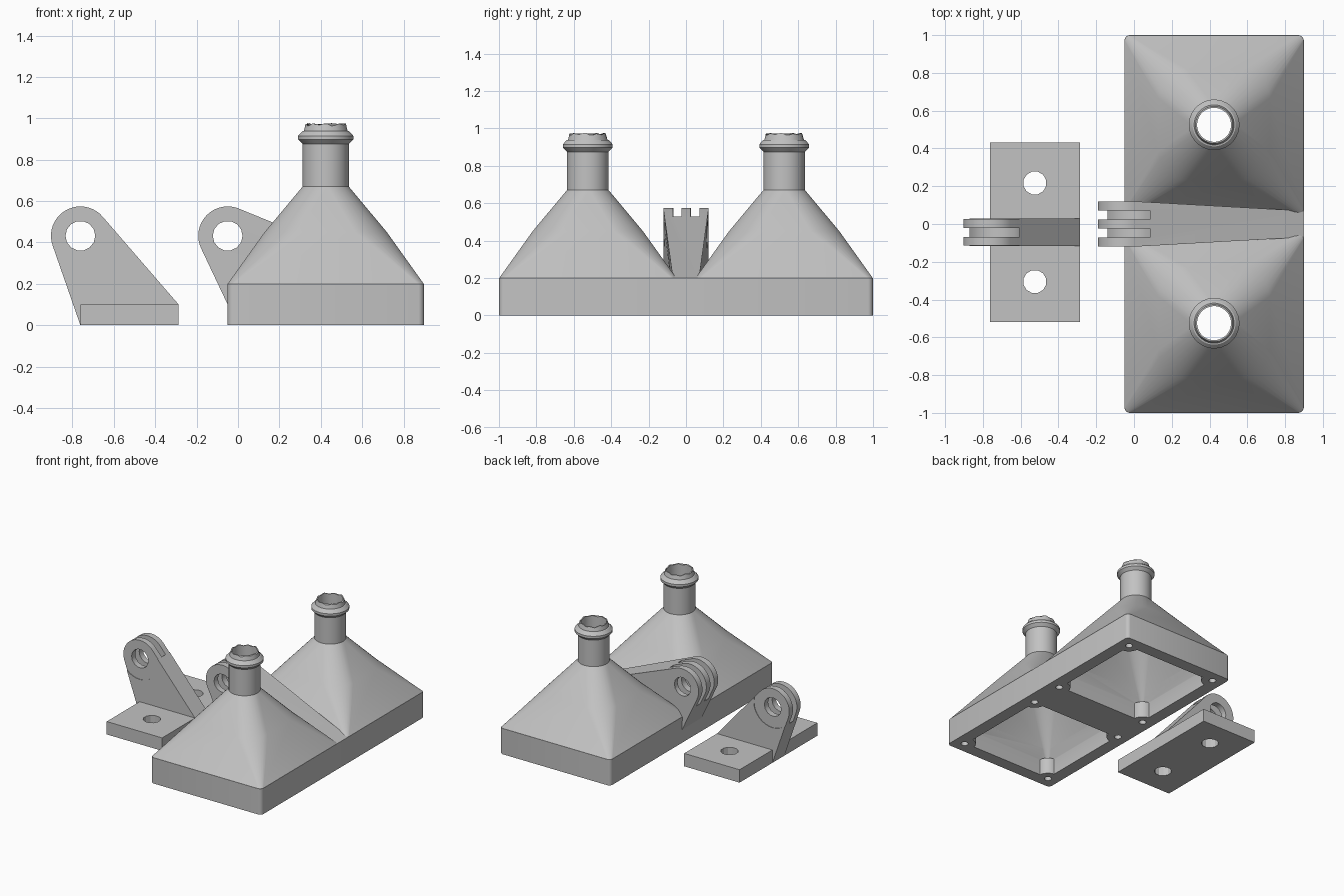
import bpy, bmesh
from math import sin, cos, pi, atan2, acos, hypot

cube = bpy.data.objects.get("Cube")
if cube:
    bpy.data.objects.remove(cube, do_unlink=True)

grey = bpy.data.materials.new("plain grey")
grey.use_nodes = True
GREY = (0.54, 0.54, 0.54, 1)
grey.diffuse_color = GREY
grey.node_tree.nodes["Principled BSDF"].inputs["Base Color"].default_value = GREY


def make(name, bm):
    bmesh.ops.recalc_face_normals(bm, faces=bm.faces)
    mesh = bpy.data.meshes.new(name)
    bm.to_mesh(mesh)
    bm.free()
    obj = bpy.data.objects.new(name, mesh)
    mesh.materials.append(grey)
    bpy.context.collection.objects.link(obj)
    return obj


def loft(name, cx, cy, sections, steps=8):
    """Skin rounded rectangles given as (half x, half y, corner radius, z)."""
    bm = bmesh.new()
    rings = []
    for hx, hy, r, z in sections:
        ring = []
        for q, (sx, sy) in enumerate(((1, 1), (-1, 1), (-1, -1), (1, -1))):
            for i in range(steps):
                a = (q + (i + 0.5) / steps) * pi / 2
                ring.append(bm.verts.new((cx + sx * (hx - r) + r * cos(a),
                                          cy + sy * (hy - r) + r * sin(a), z)))
        rings.append(ring)
    for low, high in zip(rings, rings[1:]):
        for i in range(len(low)):
            j = (i + 1) % len(low)
            bm.faces.new((low[i], low[j], high[j], high[i]))
    bm.faces.new(rings[0])
    bm.faces.new(rings[-1])
    return make(name, bm)


def rod(x, y, r, z0, z1, steps=4):
    return loft("rod_cutter", x, y, [(r, r, r, z0), (r, r, r, z1)], steps)


def plate(name, points, y0, y1):
    """Extrude an x-z outline along y."""
    bm = bmesh.new()
    face = bm.faces.new([bm.verts.new((x, y0, z)) for x, z in points])
    out = bmesh.ops.extrude_face_region(bm, geom=[face])["geom"]
    verts = [v for v in out if isinstance(v, bmesh.types.BMVert)]
    bmesh.ops.translate(bm, verts=verts, vec=(0, y1 - y0, 0))
    return make(name, bm)


def disc(cx, cz, r, y0, y1, count=32):
    pts = [(cx + r * cos(2 * pi * i / count), cz + r * sin(2 * pi * i / count))
           for i in range(count)]
    return plate("disc_cutter", pts, y0, y1)


def cut(obj, cutters, keep=False):
    bpy.context.view_layer.objects.active = obj
    for c in cutters:
        m = obj.modifiers.new("cut", "BOOLEAN")
        m.operation, m.solver, m.object = "DIFFERENCE", "EXACT", c
        bpy.ops.object.modifier_apply(modifier=m.name)
        if not keep:
            bpy.data.objects.remove(c, do_unlink=True)


def lug_outline(cx, cz, r, left, right, extra=()):
    """Round eye with straight sides running tangent to two foot points."""
    def tangent(p, side):
        dx, dz = p[0] - cx, p[1] - cz
        return atan2(dz, dx) + side * acos(r / hypot(dx, dz))
    a0 = tangent(right, 1)
    a1 = tangent(left, -1) % (2 * pi)
    arc = [a0 + (a1 - a0) * i / 20 for i in range(21)]
    return ([right] + [(cx + r * cos(a), cz + r * sin(a)) for a in arc]
            + [left] + list(extra))


HX, HY = 0.424, 0.525      # hood centre
EYE_Z, EYE_R = 0.432, 0.142
LUG_X, LUG_SLOT = -0.762, 0.16
ARM_X, ARM_SLOT = -0.05, 0.168
parts = []

# Shared base block
base = loft("base", HX, 0, [(0.475, 1, 0.03, 0), (0.475, 1, 0.03, 0.2)], 6)
parts.append(base)

for side, word in ((1, "back"), (-1, "front")):
    cy = side * HY
    # Hood, spout and barbed lip
    shape = [(0.47, 0.03, 0.17), (0.474, 0.03, 0.2), (0.296, 0.17, 0.45)]
    shape += [(r, r, z) for r, z in ((0.112, 0.67), (0.112, 0.875), (0.134, 0.897),
              (0.134, 0.915), (0.114, 0.937), (0.106, 0.939), (0.098, 0.977))]
    hood = loft(word + "_hood", HX, cy, [(h, h, r, z) for h, r, z in shape])
    # Hollow inside, with corner bosses left standing
    inner = [(0.38, 0.02, -0.1), (0.38, 0.02, 0.12), (0.24, 0.13, 0.45),
             (0.09, 0.09, 0.66), (0.09, 0.09, 1.1)]
    hollow = loft("hollow_cutter", HX, cy, [(h, h, r, z) for h, r, z in inner])
    corners = [(HX + sx * 0.388, cy + sy * 0.388) for sx in (1, -1) for sy in (1, -1)]
    cut(hollow, [rod(x, y, 0.08, -0.2, 0.125, 8) for x, y in corners])
    cut(base, [hollow], keep=True)
    cut(hood, [hollow])
    cut(base, [rod(x, y, 0.026, -0.1, 0.11) for x, y in corners])
    # Ragged top edge
    for v in hood.data.vertices:
        if v.co.z > 0.96:
            a = atan2(v.co.y - cy, v.co.x - HX)
            v.co.z -= 0.005 * (1.5 + sin(9 * a) + 0.5 * sin(4 * a))
    parts.append(hood)

# Hinge arm between the hoods, narrowing away from the eye
arm = plate("hinge_arm", lug_outline(ARM_X, EYE_Z, EYE_R, (-0.05, 0.1), (0.895, 0.2),
            [(0.89, 0.1)]), -0.12, 0.12)
for v in arm.data.vertices:
    v.co.y *= 1 - 0.42 * max(0, v.co.x - 0.05) / 0.85
cut(arm, [disc(ARM_X, EYE_Z, ARM_SLOT, 0.025, 0.072),
          disc(ARM_X, EYE_Z, ARM_SLOT, -0.072, -0.025),
          disc(ARM_X, EYE_Z, 0.072, -0.2, 0.2, 14)])
parts.append(arm)

# Separate wall bracket: foot plate with two screw holes
foot = plate("bracket_foot", [(-0.762, 0), (-0.287, 0), (-0.287, 0.1), (-0.762, 0.1)],
             -0.52, 0.432)
cut(foot, [rod(-0.525, y, 0.062, -0.1, 0.2, 3) for y in (0.217, -0.305)])
parts.append(foot)

# Bracket lug with a slot and slightly relieved outer faces
lug = plate("bracket_lug", lug_outline(LUG_X, EYE_Z, EYE_R, (-0.762, 0.0), (-0.287, 0.1),
            [(-0.287, 0.0)]), -0.117, 0.03)
cut(lug, [disc(LUG_X, EYE_Z, LUG_SLOT, -0.068, -0.02),
          disc(LUG_X, EYE_Z, LUG_SLOT, -0.2, -0.113),
          disc(LUG_X, EYE_Z, LUG_SLOT, 0.026, 0.2),
          disc(LUG_X, EYE_Z, 0.072, -0.3, 0.3, 14)])
parts.append(lug)

# Smooth the curves, keep the edges sharp
bpy.ops.object.select_all(action="DESELECT")
for p in parts:
    p.select_set(True)
bpy.context.view_layer.objects.active = parts[0]
bpy.ops.object.shade_smooth_by_angle(angle=0.5)
